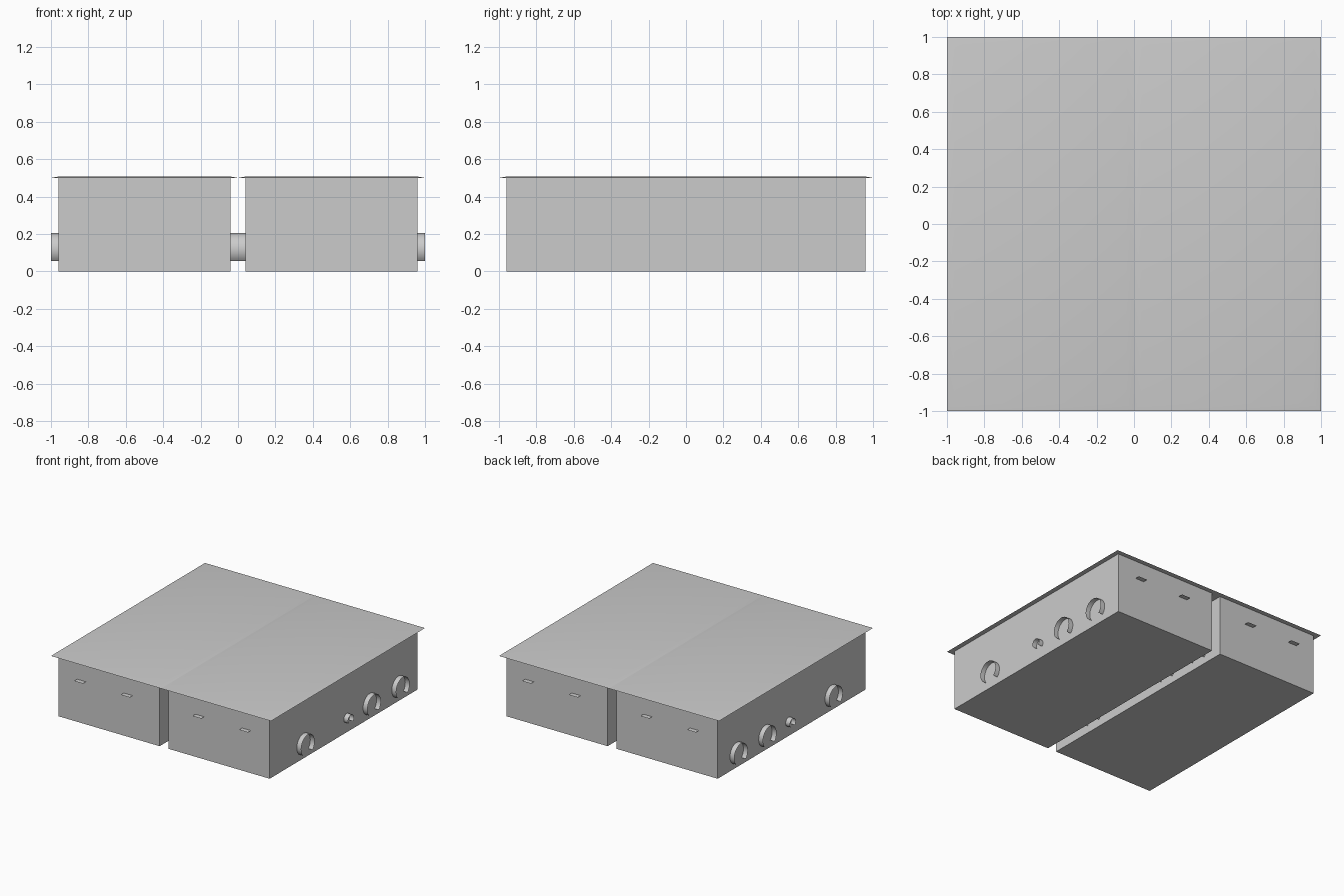
import bpy
import bmesh
from math import pi, cos, sin

cube = bpy.data.objects.get("Cube")
if cube:
    bpy.data.objects.remove(cube, do_unlink=True)

metal = bpy.data.materials.new("light_grey_metal")
metal.use_nodes = True
GREY = (0.6, 0.6, 0.6, 1)
metal.diffuse_color = GREY
metal.node_tree.nodes["Principled BSDF"].inputs["Base Color"].default_value = GREY

HALF_X, HALF_Y, FLANGE = 0.46, 0.96, 0.04
RIM_Z, TOP_Z = 0.5, 0.507


def finish(bm, name, smooth=False):
    mesh = bpy.data.meshes.new(name)
    bm.to_mesh(mesh)
    bm.free()
    mesh.materials.append(metal)
    obj = bpy.data.objects.new(name, mesh)
    bpy.context.collection.objects.link(obj)
    if smooth:
        bpy.ops.object.select_all(action="DESELECT")
        obj.select_set(True)
        bpy.context.view_layer.objects.active = obj
        bpy.ops.object.shade_smooth_by_angle()
    return obj


def rectangle(bm, cx, hx, hy, z):
    return [bm.verts.new((cx + sx * hx, sy * hy, z))
            for sx, sy in ((-1, -1), (1, -1), (1, 1), (-1, 1))]


def loft(bm, low, high):
    for i in range(4):
        j = (i + 1) % 4
        bm.faces.new((low[i], low[j], high[j], high[i]))


def tray(name, cx):
    # Sheet metal body, open towards the lid
    bm = bmesh.new()
    low = rectangle(bm, cx, HALF_X, HALF_Y, 0)
    loft(bm, low, rectangle(bm, cx, HALF_X, HALF_Y, RIM_Z))
    bm.faces.new(low[::-1])
    finish(bm, name + "_body")

    # Overhanging lid with a thin sloped edge
    bm = bmesh.new()
    low = rectangle(bm, cx, HALF_X + FLANGE, HALF_Y + FLANGE, RIM_Z)
    high = rectangle(bm, cx, HALF_X, HALF_Y, TOP_Z)
    loft(bm, low, high)
    bm.faces.new(high)
    bm.faces.new(low[::-1])
    finish(bm, name + "_lid", True)


def knockout(name, wall_x, side, y, radius, steps=24):
    # Curved sheet lip, open at the bottom quarter
    bm = bmesh.new()
    rows = []
    for i in range(steps + 1):
        a = -pi / 4 + 1.5 * pi * i / steps
        py, pz = y + radius * cos(a), 0.1175 + radius * sin(a)
        rows.append([bm.verts.new((wall_x + d, py, pz)) for d in (0, side * FLANGE)])
    for (a, b), (c, d) in zip(rows, rows[1:]):
        bm.faces.new((a, b, d, c) if side < 0 else (a, c, d, b))
    finish(bm, name, True)


def tab(name, x, side):
    # Flat bent-out tab
    bm = bmesh.new()
    y0, y1 = sorted((side * HALF_Y, side * (HALF_Y + FLANGE)))
    bm.faces.new([bm.verts.new((x + dx, y, 0.35))
                  for dx, y in ((-.04, y0), (.04, y0), (.04, y1), (-.04, y1))])
    finish(bm, name)


for label, cx in (("right", -0.5), ("left", 0.5)):
    tray(label + "_tray", cx)
    for side in (-1, 1):
        for y, r in ((-0.52, 0.0875), (0.04, 0.0375), (0.34, 0.0875), (0.713, 0.0875)):
            knockout(label + "_cable_lip", cx + side * HALF_X, side, y, r)
        for x in (0.325, 0.75):
            tab(label + "_mounting_tab", x if cx > 0 else -x, side)
